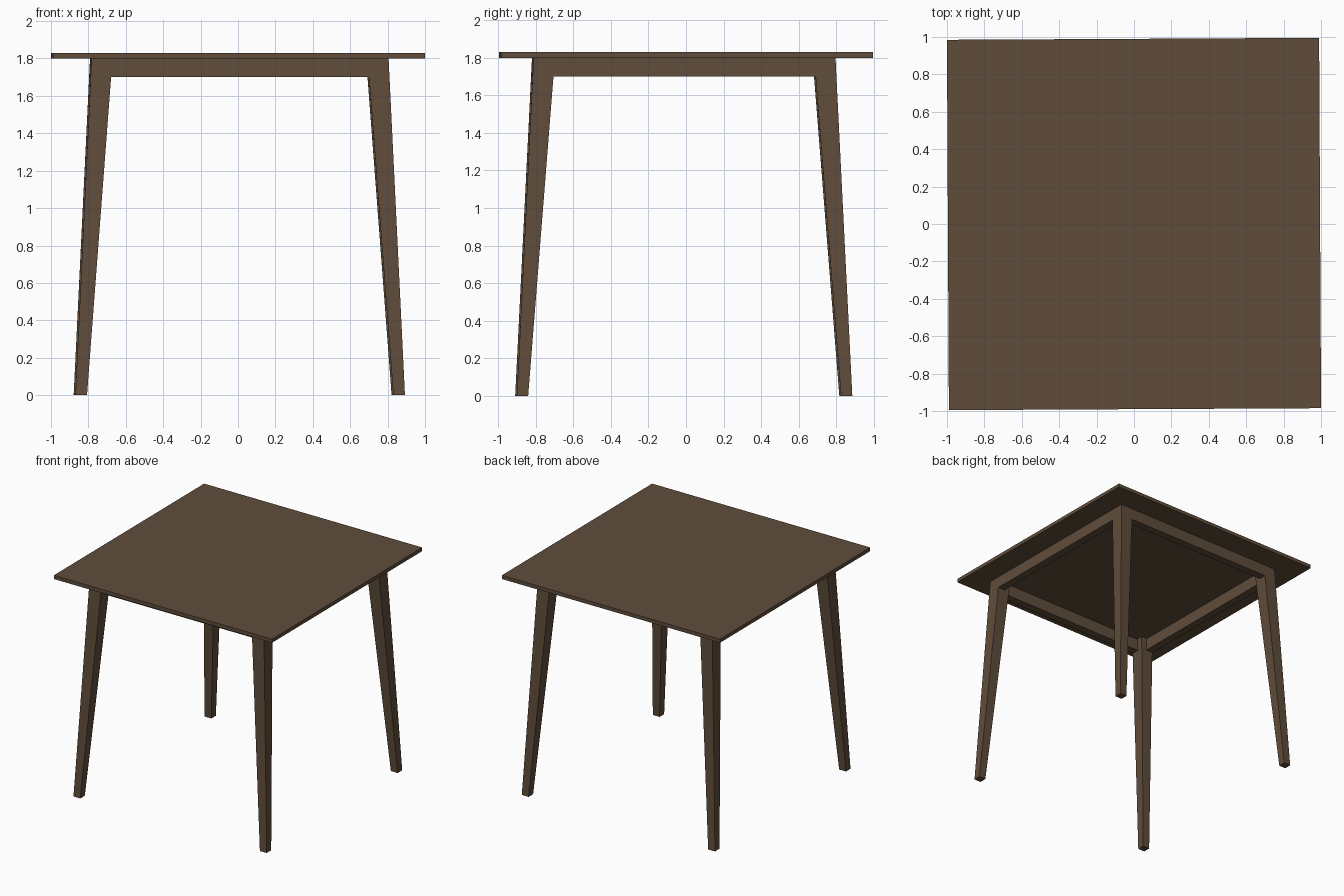
import bpy, math
from mathutils import Matrix

if "Cube" in bpy.data.objects:
    bpy.data.objects.remove(bpy.data.objects["Cube"])

wood = bpy.data.materials.new("dark brown wood")
wood.diffuse_color = (0.115, 0.073, 0.044, 1)
wood.use_nodes = True
wood.node_tree.nodes["Principled BSDF"].inputs["Base Color"].default_value = wood.diffuse_color

TURN = Matrix.Rotation(math.radians(0.3), 4, 'Z')
BASE = Matrix.Translation((0.007, -0.012, 0)) @ TURN   # frame sits slightly off centre


def prism(name, low, high, matrix):
    """Six-sided block between two rectangles given as (x0, x1, y0, y1, z)."""
    verts = []
    for x0, x1, y0, y1, z in (low, high):
        verts += [(x0, y0, z), (x1, y0, z), (x1, y1, z), (x0, y1, z)]
    faces = [(3, 2, 1, 0), (4, 5, 6, 7)]
    faces += [(i, (i + 1) % 4, (i + 1) % 4 + 4, i + 4) for i in range(4)]
    mesh = bpy.data.meshes.new(name)
    mesh.from_pydata(verts, [], faces)
    mesh.transform(matrix)
    mesh.materials.append(wood)
    obj = bpy.data.objects.new(name, mesh)
    bpy.context.collection.objects.link(obj)
    return obj


def span(a, b, s):
    return tuple(sorted((a * s, b * s)))


# Tabletop
prism("tabletop", (-0.995, 0.995, -0.99, 0.99, 1.80), (-0.995, 0.995, -0.99, 0.99, 1.83), TURN)

# Splayed, tapered legs
for sx, xn in ((-1, "left"), (1, "right")):
    for sy, yn in ((-1, "front"), (1, "back")):
        prism(f"{yn}_{xn}_leg",
              (*span(0.819, 0.881, sx), *span(0.833, 0.893, sy), 0.0),
              (*span(0.682, 0.794, sx), *span(0.690, 0.804, sy), 1.80), BASE)

# Apron rails, flush with the outer leg faces
for s, yn, xn in ((-1, "front", "left"), (1, "back", "right")):
    prism(f"{yn}_apron",
          (-0.70, 0.70, *span(0.745, 0.809, s), 1.70),
          (-0.70, 0.70, *span(0.745, 0.804, s), 1.80), BASE)
    prism(f"{xn}_apron",
          (*span(0.735, 0.799, s), -0.71, 0.71, 1.70),
          (*span(0.735, 0.794, s), -0.71, 0.71, 1.80), BASE)
